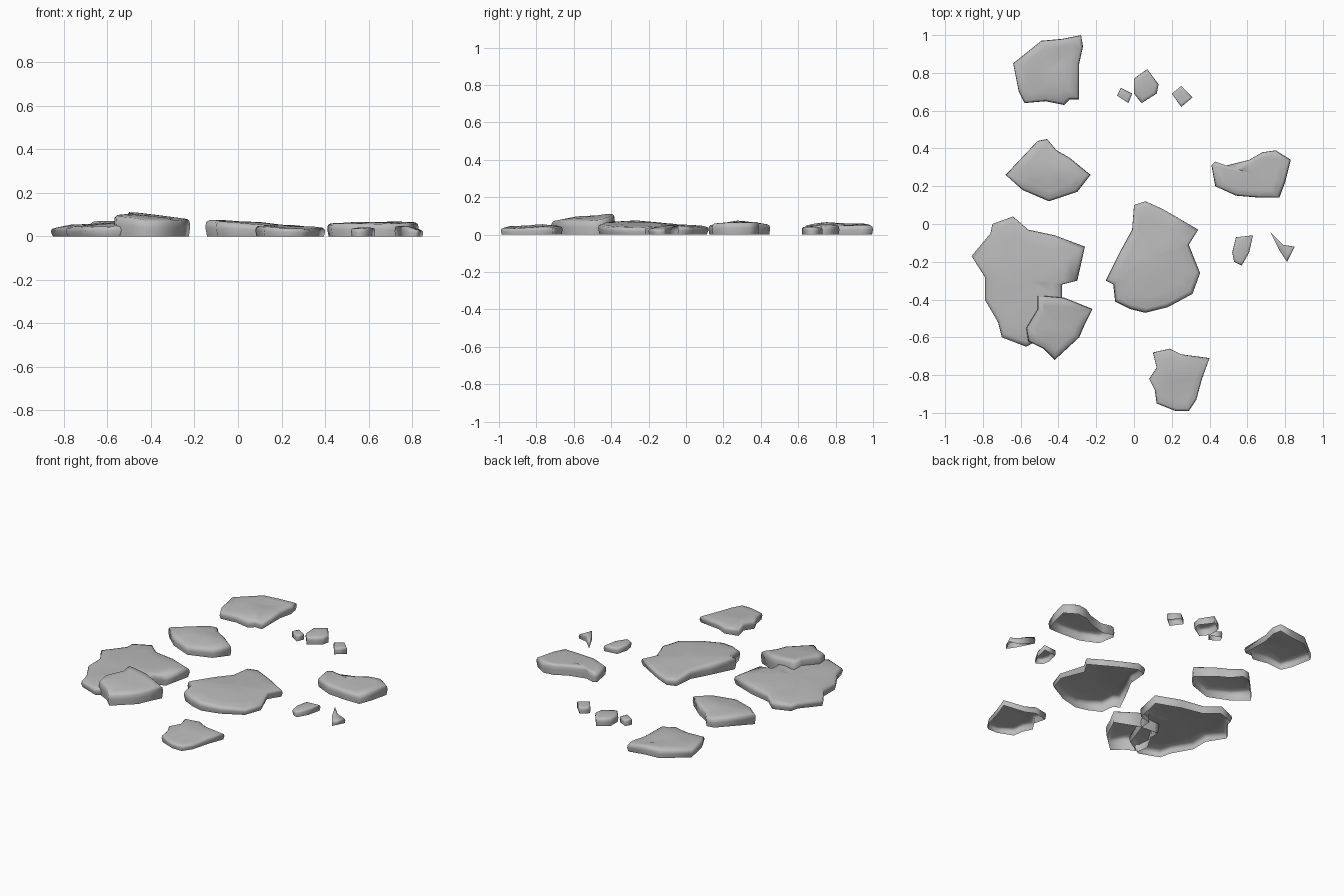
import bpy
import bmesh
import math
from mathutils import Vector, noise

default_cube = bpy.data.objects.get("Cube")
if default_cube:
    bpy.data.objects.remove(default_cube, do_unlink=True)


def make_material(name, colour):
    material = bpy.data.materials.new(name)
    material.use_nodes = True
    material.diffuse_color = colour
    material.node_tree.nodes["Principled BSDF"].inputs["Base Color"].default_value = colour
    return material


stone_grey = make_material("stone grey", (0.5, 0.5, 0.5, 1))

# Rings from the ground to the crown: (scale of outline, share of top height)
RINGS = [(.97, 0), (1, .55), (.985, .88), (.92, 1), (.7, 1), (.4, 1)]


def make_stone(name, outline, height, crown=.01, tilt=(0, 0),
               ridge_angle=None, ridge_drop=0.0, rough=.005):
    """Open-bottomed slab: upright rim, softly rounded edge and uneven top."""
    points = [Vector(p) for p in outline]
    lows = Vector([min(p[i] for p in points) for i in (0, 1)])
    highs = Vector([max(p[i] for p in points) for i in (0, 1)])
    centre = (lows + highs) / 2
    slope = Vector(tilt)

    def top_height(point, scale):
        offset = point - centre
        z = height + crown * (1 - scale * scale) + slope.dot(offset)
        if ridge_angle is not None:
            angle = math.radians(ridge_angle)
            across = Vector((-math.sin(angle), math.cos(angle)))
            z -= ridge_drop * abs(across.dot(offset))
        z += rough * noise.noise(Vector((point.x, point.y, height)) * 9)
        return max(z, .015)

    mesh_builder = bmesh.new()
    rings = []
    for scale, share in RINGS:
        ring = []
        for corner in points:
            spot = centre + (corner - centre) * scale
            z = top_height(spot, scale) * share
            ring.append(mesh_builder.verts.new((spot.x, spot.y, z)))
        rings.append(ring)
    peak = mesh_builder.verts.new((centre.x, centre.y, top_height(centre, 0)))

    # Outlines run clockwise, so faces are wound to point outwards
    count = len(points)
    for lower, upper in zip(rings, rings[1:]):
        for i in range(count):
            j = (i + 1) % count
            mesh_builder.faces.new((lower[j], lower[i], upper[i], upper[j]))
    for i in range(count):
        mesh_builder.faces.new((rings[-1][(i + 1) % count], rings[-1][i], peak))

    mesh = bpy.data.meshes.new(name)
    mesh_builder.to_mesh(mesh)
    mesh_builder.free()
    mesh.materials.append(stone_grey)
    mesh.shade_smooth()
    stone = bpy.data.objects.new(name, mesh)
    bpy.context.collection.objects.link(stone)
    return stone


# Back row
make_stone("back_slab", [
    (-.64, .85), (-.49, .97), (-.38, .98), (-.28, 1), (-.27, .94), (-.29, .85),
    (-.29, .66), (-.34, .66), (-.37, .63), (-.47, .65), (-.58, .64), (-.61, .7),
], height=.047, crown=.015, rough=.014)
make_stone("back_chip_left", [
    (-.07, .72), (-.01, .69), (-.03, .64), (-.09, .68),
], height=.035, crown=.004)
make_stone("back_chip_middle", [
    (0, .77), (.07, .82), (.13, .74), (.12, .69), (.04, .64), (0, .69),
], height=.045, crown=.01)
make_stone("back_chip_right", [
    (.25, .73), (.31, .67), (.25, .62), (.2, .69),
], height=.038, crown=.004)

# Middle row
make_stone("pointed_slab", [
    (-.68, .26), (-.51, .44), (-.46, .45), (-.41, .39), (-.34, .35),
    (-.23, .26), (-.3, .17), (-.45, .12), (-.59, .18),
], height=.07, crown=.005, ridge_angle=0, ridge_drop=.12)
make_stone("right_slab", [
    (.41, .31), (.43, .33), (.49, .31), (.61, .34), (.68, .38), (.75, .39),
    (.83, .34), (.8, .22), (.77, .14), (.66, .14), (.54, .15), (.43, .2),
], height=.06, crown=.006, tilt=(.01, .03))
make_stone("centre_slab", [
    (-.15, -.3), (-.07, -.14), (-.01, -.03), (0, .1), (.06, .12), (.15, .08),
    (.22, .04), (.34, -.03), (.29, -.11), (.35, -.26), (.31, -.37), (.18, -.44),
    (.06, -.47), (-.02, -.45), (-.1, -.41), (-.11, -.32),
], height=.06, crown=.004, tilt=(-.06, -.02), ridge_angle=29, ridge_drop=.05)
make_stone("right_chip", [
    (.54, -.07), (.63, -.06), (.61, -.15), (.57, -.22), (.53, -.2), (.52, -.15),
], height=.036, crown=.005)
make_stone("right_edge_chip", [
    (.72, -.04), (.79, -.11), (.85, -.12), (.81, -.2), (.77, -.14),
], height=.036, crown=.01, tilt=(-.15, 0))

# Front row
make_stone("left_slab", [
    (-.86, -.17), (-.76, -.05), (-.75, 0), (-.64, .04), (-.56, -.03),
    (-.42, -.06), (-.26, -.12), (-.3, -.3), (-.38, -.32), (-.38, -.39),
    (-.45, -.58), (-.57, -.65), (-.7, -.6), (-.72, -.52), (-.79, -.4), (-.79, -.28),
], height=.05, crown=.012, tilt=(.04, .01), rough=.01)
make_stone("leaning_slab", [
    (-.51, -.38), (-.48, -.38), (-.37, -.39), (-.22, -.45), (-.26, -.53),
    (-.29, -.6), (-.42, -.72), (-.48, -.66), (-.56, -.62), (-.57, -.55), (-.51, -.45),
], height=.082, crown=.012, tilt=(-.09, .1), rough=.008)
make_stone("front_slab", [
    (.1, -.68), (.19, -.66), (.25, -.69), (.4, -.71), (.36, -.82), (.33, -.93),
    (.29, -.99), (.22, -.99), (.12, -.95), (.11, -.88), (.08, -.82), (.12, -.76),
], height=.04, crown=.008, tilt=(-.03, .02), rough=.01)
